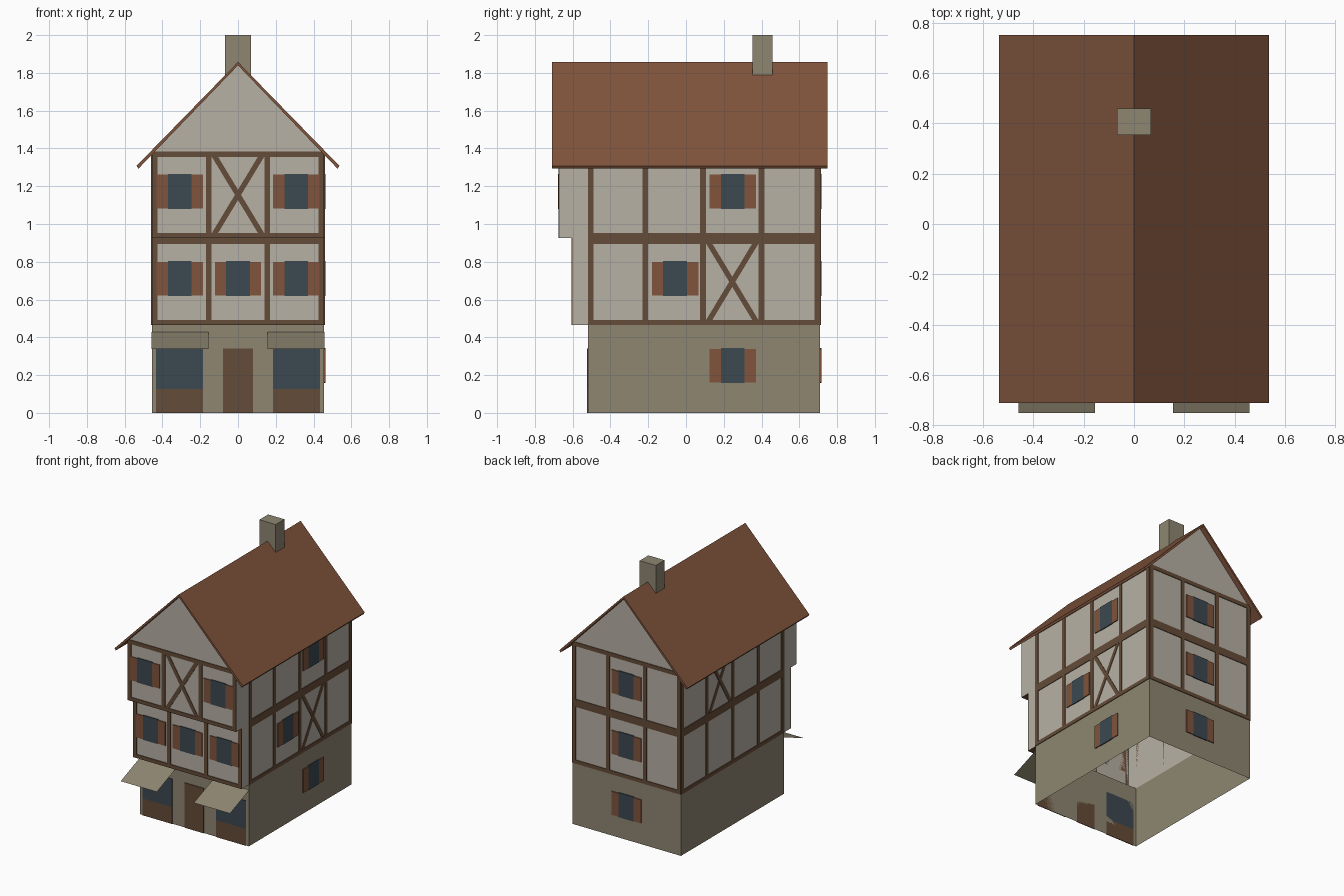
import bpy
import bmesh
from mathutils import Vector

if "Cube" in bpy.data.objects:
    bpy.data.objects.remove(bpy.data.objects["Cube"], do_unlink=True)


def material(name, r, g, b):
    lin = [(c / 255 / 12.92) if c < 11 else ((c / 255 + 0.055) / 1.055) ** 2.4 for c in (r, g, b)]
    m = bpy.data.materials.new(name)
    m.use_nodes = True
    m.diffuse_color = (*lin, 1)
    m.node_tree.nodes["Principled BSDF"].inputs["Base Color"].default_value = (*lin, 1)
    return m


PLASTER = material("plaster", 183, 177, 165)
STONE = material("stone", 142, 134, 113)
TIMBER = material("timber", 101, 76, 56)
TILE = material("red brown tile", 128, 84, 60)
GLASS = material("dark glass", 60, 72, 81)

# Main sizes: half width, back wall, front of each storey, storey heights
HALF, BACK = 0.455, 0.71
FRONTS = (-0.52, -0.60, -0.67)
LEVELS = (0, 0.465, 0.925, 1.385)


def finish(name, bm, mats):
    me = bpy.data.meshes.new(name)
    bm.to_mesh(me)
    bm.free()
    for m in mats:
        me.materials.append(m)
    ob = bpy.data.objects.new(name, me)
    bpy.context.collection.objects.link(ob)
    return ob


def face(bm, pts, slot=0):
    f = bm.faces.new([bm.verts.new(p) for p in pts])
    f.material_index = slot


def prism(bm, pts, offset):
    """Closed solid from a flat outline pushed along an offset."""
    a = [bm.verts.new(p) for p in pts]
    b = [bm.verts.new(Vector(p) + Vector(offset)) for p in pts]
    faces = [bm.faces.new(a), bm.faces.new(b[::-1])]
    for i in range(len(a)):
        j = (i + 1) % len(a)
        faces.append(bm.faces.new((a[i], b[i], b[j], a[j])))
    bmesh.ops.recalc_face_normals(bm, faces=faces)


# Hollow storeys, each jettied out over the one below
for i, name in enumerate(("ground_walls", "middle_storey", "upper_storey")):
    bm = bmesh.new()
    y, z0, z1 = FRONTS[i], LEVELS[i], LEVELS[i + 1]
    ring = [(-HALF, y), (HALF, y), (HALF, BACK), (-HALF, BACK)]
    for (ax, ay), (bx, by) in zip(ring, ring[1:] + ring[:1]):
        face(bm, [(ax, ay, z0), (bx, by, z0), (bx, by, z1), (ax, ay, z1)])
    if i > 0:  # jetty underside
        p = FRONTS[i - 1]
        face(bm, [(-HALF, p, z0), (HALF, p, z0), (HALF, y, z0), (-HALF, y, z0)], 1)
    if i == 2:  # gables
        face(bm, [(-HALF, y, z1), (HALF, y, z1), (0, y, 1.845)])
        face(bm, [(HALF, BACK, z1), (-HALF, BACK, z1), (0, BACK, 1.845)])
    bmesh.ops.remove_doubles(bm, verts=bm.verts, dist=0.0001)
    finish(name, bm, [PLASTER if i else STONE, TIMBER])


# Each wall maps (across, up) to a point and has an outward direction
def front(level):
    return (lambda u, z: (u, FRONTS[level], z)), Vector((0, -1, 0))


def side(s):
    return (lambda u, z: (s * HALF, u, z)), Vector((s, 0, 0))


REAR = (lambda u, z: (u, BACK, z)), Vector((0, 1, 0))


def plate(bm, wall, outline, depth=0.005):
    prism(bm, [wall[0](u, z) for u, z in outline], wall[1] * depth)


def rect(u0, u1, z0, z1):
    return [(u0, z0), (u1, z0), (u1, z1), (u0, z1)]


def timber_frame(name, wall, u0, u1, posts, z0, z1, cross=None):
    bm = bmesh.new()
    plate(bm, wall, rect(u0, u1, z0, z0 + 0.028))
    plate(bm, wall, rect(u0, u1, z1 - 0.03, z1))
    for p in posts:
        plate(bm, wall, rect(p - 0.015, p + 0.015, z0 + 0.028, z1 - 0.03))
    if cross:  # crossed braces
        a, b = cross
        w, lo, hi = 0.033, z0 + 0.028, z1 - 0.03
        plate(bm, wall, [(a, lo), (a + w, lo), (b, hi), (b - w, hi)], 0.004)
        plate(bm, wall, [(b - w, lo), (b, lo), (a + w, hi), (a, hi)], 0.0035)
    finish(name, bm, [TIMBER])


def window(name, wall, u, z):
    bm = bmesh.new()
    plate(bm, wall, rect(u - 0.063, u + 0.063, z - 0.003, z + 0.183), 0.007)
    finish(name + "_glass", bm, [GLASS])
    bm = bmesh.new()
    for s in (-1, 1):
        a, b = sorted((u + s * 0.063, u + s * 0.123))
        plate(bm, wall, rect(a, b, z, z + 0.178), 0.007)
    finish(name + "_shutters", bm, [TILE])


# Timber framing on every side of both plaster storeys
ACROSS = (-0.44, -0.155, 0.155, 0.44)
ALONG = (-0.505, -0.215, 0.09, 0.40, 0.695)
for lvl, name in ((1, "middle"), (2, "upper")):
    z0, z1 = LEVELS[lvl], LEVELS[lvl + 1]
    timber_frame(name + "_front_frame", front(lvl), -HALF, HALF, ACROSS, z0, z1,
                 (-0.138, 0.138) if lvl == 2 else None)
    timber_frame(name + "_back_frame", REAR, -HALF, HALF, ACROSS, z0, z1)
    for s, label in ((1, "left"), (-1, "right")):
        braced = (s == 1) == (lvl == 1)
        timber_frame(f"{name}_{label}_frame", side(s), -0.52, BACK, ALONG, z0, z1,
                     (0.107, 0.383) if braced else None)

# Shuttered windows
SILLS = (0.16, 0.622, 1.083)
for u, label in ((-0.308, "right"), (0, "centre"), (0.308, "left")):
    window(f"middle_front_{label}_window", front(1), u, SILLS[1])
    if u:
        window(f"upper_front_{label}_window", front(2), u, SILLS[2])
for lvl, (u, label) in enumerate(((0.248, "ground"), (-0.058, "middle"), (0.248, "upper"))):
    window(label + "_left_window", side(1), u, SILLS[lvl])
    window(label + "_back_window", REAR, 0, SILLS[lvl])

# Shop front: door, display windows, panels and awnings
bm = bmesh.new()
plate(bm, front(0), rect(-0.08, 0.08, 0, 0.34))
finish("front_door", bm, [TIMBER])
for s, label in ((1, "left"), (-1, "right")):
    a, b = sorted((s * 0.185, s * 0.433))
    bm = bmesh.new()
    plate(bm, front(0), rect(a, b, 0.127, 0.34))
    finish(label + "_shop_window", bm, [GLASS])
    bm = bmesh.new()
    plate(bm, front(0), rect(a, b, 0, 0.127))
    finish(label + "_shop_panel", bm, [TIMBER])
    a, b = sorted((s * 0.155, s * 0.458))
    bm = bmesh.new()
    face(bm, [(a, -0.75, 0.337), (b, -0.75, 0.337), (b, -0.52, 0.427), (a, -0.52, 0.427)])
    finish(label + "_awning", bm, [STONE])

# Gabled roof, one thin folded sheet
bm = bmesh.new()
outer = [(-0.537, 1.308), (0, 1.858), (0.537, 1.308)]
inner = [(0.527, 1.293), (0, 1.84), (-0.527, 1.293)]
prism(bm, [(x, -0.71, z) for x, z in outer + inner], (0, 1.46, 0))
finish("roof", bm, [TILE])

# Chimney
bm = bmesh.new()
prism(bm, [(x, y, 1.775) for x, y in ((-0.068, 0.353), (0.068, 0.353), (0.068, 0.458), (-0.068, 0.458))],
      (0, 0, 0.225))
finish("chimney", bm, [STONE])
